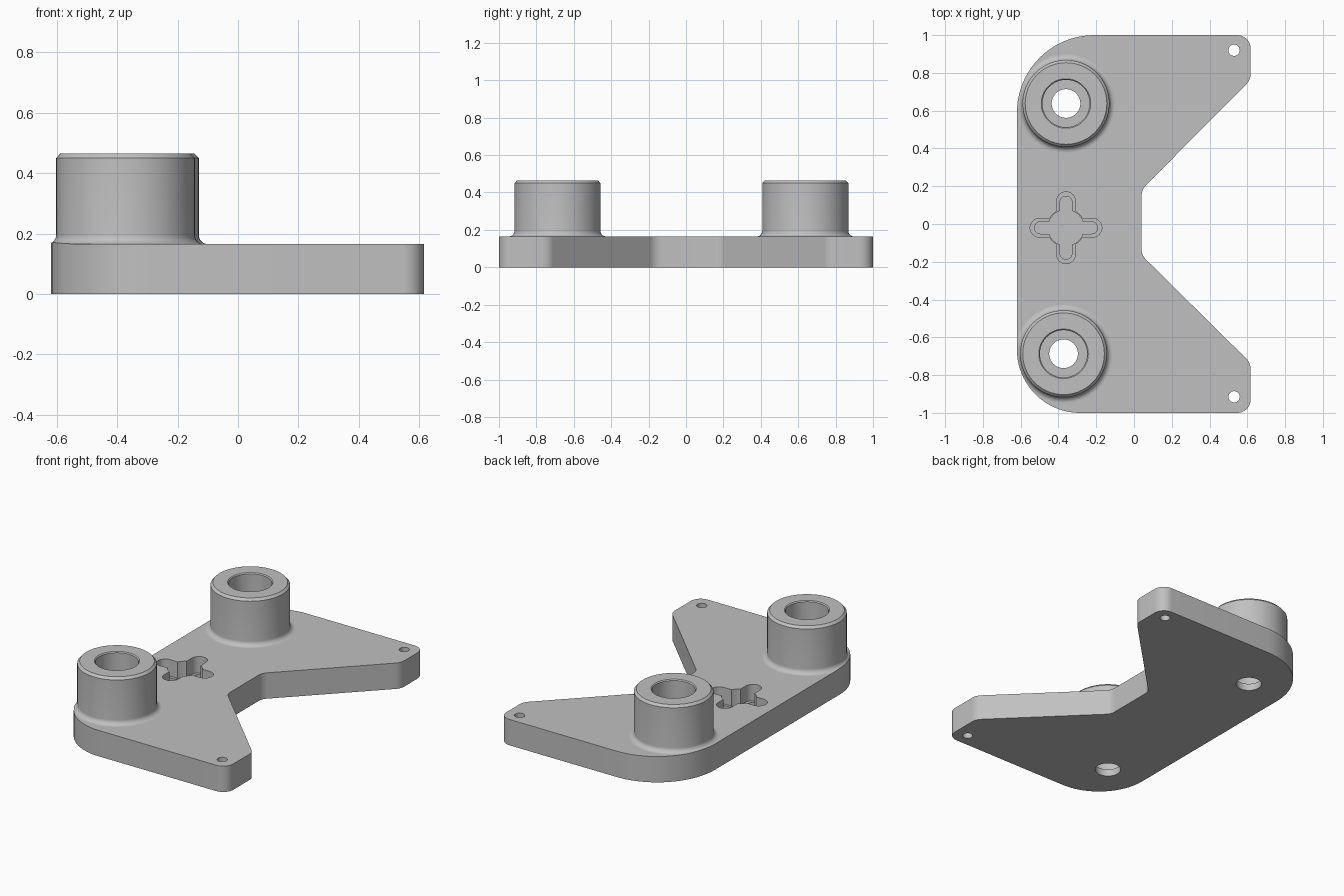
import bpy, bmesh, math
from mathutils import Vector

cube = bpy.data.objects.get("Cube")
if cube:
    bpy.data.objects.remove(cube, do_unlink=True)

grey = bpy.data.materials.new("light_grey")
grey.use_nodes = True
grey.diffuse_color = (0.53, 0.53, 0.53, 1)
grey.node_tree.nodes["Principled BSDF"].inputs["Base Color"].default_value = grey.diffuse_color

PLATE_TOP = 0.165
BOSSES = {"back_boss": (-0.36, 0.638), "front_boss": (-0.373, -0.687)}
SCREW_HOLES = [(0.53, 0.92), (0.53, -0.915)]


def make_object(name, bm):
    bmesh.ops.recalc_face_normals(bm, faces=bm.faces)
    mesh = bpy.data.meshes.new(name)
    bm.to_mesh(mesh)
    bm.free()
    mesh.materials.append(grey)
    obj = bpy.data.objects.new(name, mesh)
    bpy.context.collection.objects.link(obj)
    return obj


def loft(name, layers, chamfer=0):
    """Closed solid through (outline, z) layers with equal point counts."""
    bm = bmesh.new()
    rings = [[bm.verts.new((x, y, z)) for x, y in pts] for pts, z in layers]
    n = len(rings[0])
    for a, b in zip(rings, rings[1:]):
        for i in range(n):
            j = (i + 1) % n
            bm.faces.new((a[i], a[j], b[j], b[i]))
    bottom = bm.faces.new(rings[0][::-1])
    bm.faces.new(rings[-1])
    if chamfer:
        bmesh.ops.bevel(bm, geom=list(bottom.edges), offset=chamfer,
                        segments=1, affect='EDGES')
    return make_object(name, bm)


def rounded_outline(corners, steps=20):
    """Polygon whose corners (x, y, radius) are replaced by tangent arcs."""
    pts = []
    for i, (x, y, r) in enumerate(corners):
        p = Vector((x, y))
        a = (Vector(corners[i - 1][:2]) - p).normalized()
        b = (Vector(corners[(i + 1) % len(corners)][:2]) - p).normalized()
        half = a.angle(b) / 2
        centre = p + (a + b).normalized() * (r / math.sin(half))
        start = p + a * (r / math.tan(half)) - centre
        end = p + b * (r / math.tan(half)) - centre
        sweep = math.atan2(start.x * end.y - start.y * end.x, start.dot(end))
        base = math.atan2(start.y, start.x)
        for k in range(steps + 1):
            t = base + sweep * k / steps
            pts.append((centre.x + r * math.cos(t), centre.y + r * math.sin(t)))
    return pts


def circle(centre, r, n=64):
    return [(centre[0] + r * math.cos(math.tau * i / n),
             centre[1] + r * math.sin(math.tau * i / n)) for i in range(n)]


def cross_outline(centre, half_width, reach, hub):
    """Four round-ended arms around a circular hub."""
    pts = []
    gap = math.asin(half_width / hub)
    for q in range(4):
        turn = q * math.pi / 2
        local = []
        for k in range(13):
            t = -math.pi / 2 + math.pi * k / 12
            local.append((reach - half_width + half_width * math.cos(t),
                          half_width * math.sin(t)))
        for k in range(9):
            t = gap + (math.pi / 2 - 2 * gap) * k / 8
            local.append((hub * math.cos(t), hub * math.sin(t)))
        c, s = math.cos(turn), math.sin(turn)
        pts += [(centre[0] + x * c - y * s, centre[1] + x * s + y * c) for x, y in local]
    return pts


def lathe(name, centre, profile, n=64):
    """Ring solid from a closed (radius, z) profile."""
    bm = bmesh.new()
    rings = [[bm.verts.new((x, y, z)) for x, y in circle(centre, r, n)] for r, z in profile]
    for a, b in zip(rings, rings[1:] + rings[:1]):
        for i in range(n):
            j = (i + 1) % n
            bm.faces.new((a[i], a[j], b[j], b[i]))
    return make_object(name, bm)


def boolean(obj, tool, operation='DIFFERENCE'):
    tool.hide_render = True
    mod = obj.modifiers.new("cut", 'BOOLEAN')
    mod.operation, mod.object, mod.solver = operation, tool, 'EXACT'
    bpy.context.view_layer.objects.active = obj
    bpy.ops.object.modifier_apply(modifier=mod.name)
    bpy.data.objects.remove(tool, do_unlink=True)


def smooth(obj):
    bpy.ops.object.select_all(action='DESELECT')
    obj.select_set(True)
    bpy.context.view_layer.objects.active = obj
    bpy.ops.object.shade_smooth_by_angle(angle=math.radians(30))


# Base plate with a V-shaped notch on its left side
outline = rounded_outline([
    (-0.62, -1, 0.335), (0.617, -1, 0.07), (0.617, -0.735, 0.08), (0.04, -0.165, 0.08),
    (0.04, 0.182, 0.08), (0.617, 0.762, 0.08), (0.617, 1, 0.07), (-0.62, 1, 0.41)])
plate = loft("base_plate", [(outline, 0), (outline, PLATE_TOP)], chamfer=0.01)

# Through holes and bearing bores
for centre in SCREW_HOLES:
    hole = circle(centre, 0.03, 32)
    boolean(plate, loft("hole_cutter", [(hole, -0.1), (hole, 0.3)]))
for centre in BOSSES.values():
    shaft, bore = circle(centre, 0.076), circle(centre, 0.125)
    boolean(plate, loft("shaft_cutter", [(shaft, -0.1), (shaft, 0.3)]))
    boolean(plate, loft("bore_cutter", [(bore, 0.045), (bore, 0.3)]))

# Stepped cross-shaped pocket
hub = (-0.36, -0.02)
wide = cross_outline(hub, 0.05, 0.19, 0.1)
narrow = cross_outline(hub, 0.032, 0.167, 0.095)
boolean(plate, loft("pocket_cutter", [(wide, 0.06), (wide, 0.3)]))
boolean(plate, loft("slot_cutter", [(narrow, 0.035), (narrow, 0.3)]))
smooth(plate)

# Bosses: chamfered rims, filleted foot trimmed to the plate edge
for name, centre in BOSSES.items():
    foot = [(0.26 - 0.03 * math.sin(t), PLATE_TOP + 0.03 - 0.03 * math.cos(t))
            for t in (math.pi / 2 * k / 8 for k in range(9))]
    profile = [(0.125, PLATE_TOP)] + foot + [
        (0.23, 0.45), (0.216, 0.465), (0.131, 0.465), (0.125, 0.459)]
    boss = lathe(name, centre, profile)
    boolean(boss, loft("edge_trimmer", [(outline, 0.05), (outline, 0.6)]), 'INTERSECT')
    smooth(boss)
